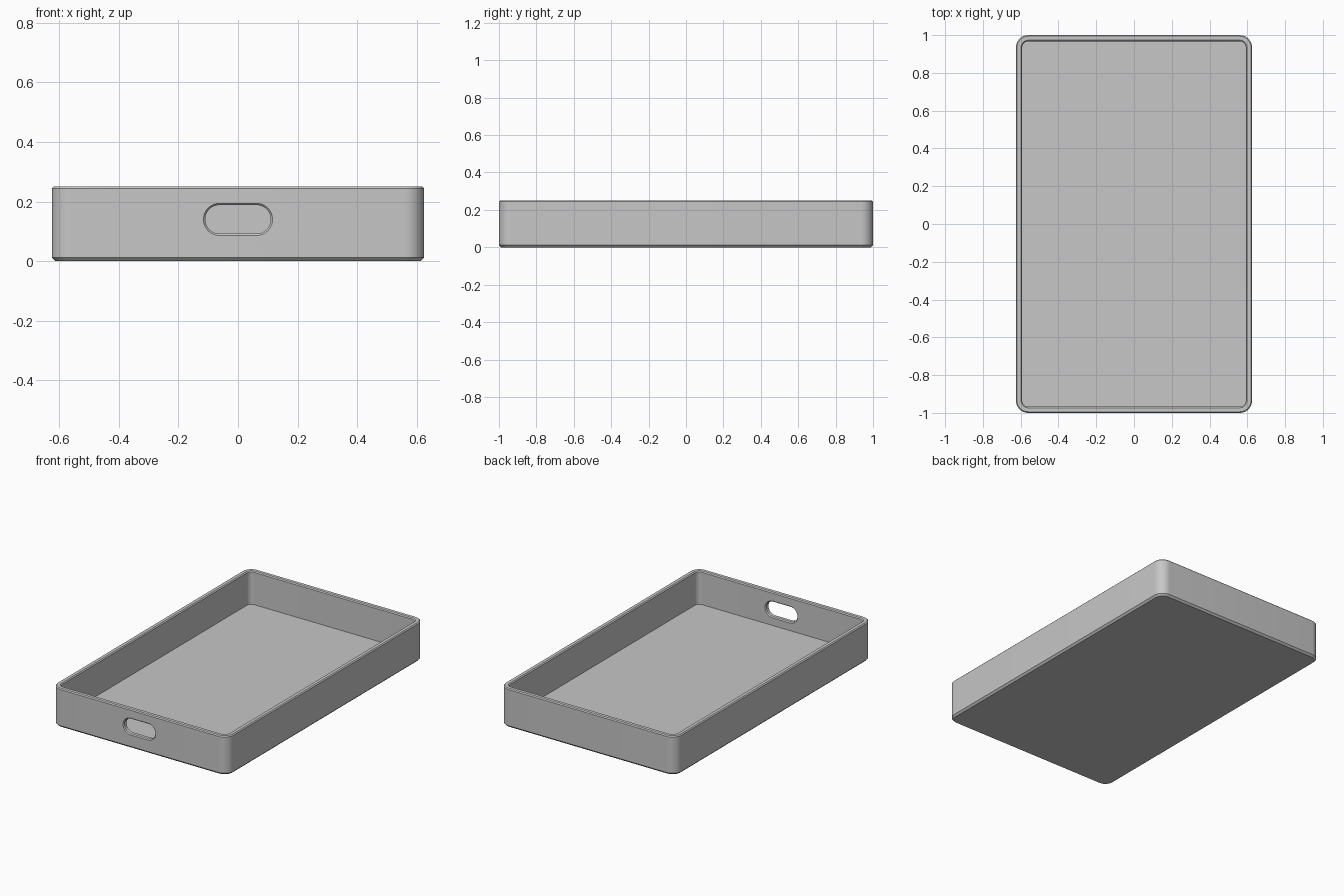
import bpy
import bmesh
from math import cos, sin, pi, radians

cube = bpy.data.objects.get("Cube")
if cube:
    bpy.data.objects.remove(cube, do_unlink=True)

HALF_X, HALF_Y, HEIGHT = 0.625, 1.0, 0.25
WALL, FLOOR, CORNER = 0.033, 0.037, 0.065
FOOT, RIM, LIP = 0.012, 0.006, 0.006      # chamfer sizes

grey = bpy.data.materials.new("plain grey")
grey.use_nodes = True
grey.diffuse_color = (0.57, 0.57, 0.57, 1)
grey.node_tree.nodes["Principled BSDF"].inputs["Base Color"].default_value = grey.diffuse_color


def rounded_rect(half_w, half_h, radius, steps=12):
    """Outline of a rectangle with round corners, counterclockwise."""
    points = []
    for quarter, (sx, sy) in enumerate([(1, 1), (-1, 1), (-1, -1), (1, -1)]):
        for i in range(steps + 1):
            a = (quarter + i / steps) * pi / 2
            points.append((sx * (half_w - radius) + radius * cos(a),
                           sy * (half_h - radius) + radius * sin(a)))
    return points


def loft(name, rings):
    """Closed skin through a stack of equal-length rings."""
    bm = bmesh.new()
    loops = [[bm.verts.new(p) for p in ring] for ring in rings]
    for low, high in zip(loops, loops[1:]):
        for i in range(len(low)):
            j = (i + 1) % len(low)
            bm.faces.new((low[i], low[j], high[j], high[i]))
    bm.faces.new(loops[0][::-1])
    bm.faces.new(loops[-1])
    bmesh.ops.remove_doubles(bm, verts=bm.verts, dist=1e-5)
    bmesh.ops.recalc_face_normals(bm, faces=bm.faces)
    mesh = bpy.data.meshes.new(name)
    bm.to_mesh(mesh)
    bm.free()
    mesh.materials.append(grey)
    obj = bpy.data.objects.new(name, mesh)
    bpy.context.collection.objects.link(obj)
    return obj


# Tray: (inset, height) profile running up the outside and down the inside
profile = [(FOOT, 0), (0, FOOT), (0, HEIGHT - RIM), (RIM, HEIGHT),
           (WALL - RIM, HEIGHT), (WALL, HEIGHT - RIM), (WALL, FLOOR)]
tray = loft("tray", [
    [(x, y, z) for x, y in rounded_rect(HALF_X - d, HALF_Y - d, CORNER - d)]
    for d, z in profile])

# Handle slot cutter: stadium shape, flared at both wall faces
OVER = 0.01
slot_profile = [(LIP + OVER, -HALF_Y - OVER), (0, -HALF_Y + LIP),
                (0, -HALF_Y + WALL - LIP), (LIP + OVER, -HALF_Y + WALL + OVER)]
cutter = loft("slot_cutter", [
    [(x, y, z + 0.14) for x, z in rounded_rect(0.11 + d, 0.048 + d, 0.0479 + d)]
    for d, y in slot_profile])
cutter.hide_render = True

# Cut the slot through the front wall only
cut = tray.modifiers.new("handle_slot", 'BOOLEAN')
cut.operation = 'DIFFERENCE'
cut.solver = 'EXACT'
cut.object = cutter
bpy.ops.object.select_all(action='DESELECT')
tray.select_set(True)
bpy.context.view_layer.objects.active = tray
bpy.ops.object.modifier_apply(modifier=cut.name)
bpy.data.objects.remove(cutter, do_unlink=True)

bpy.ops.object.shade_smooth_by_angle(angle=radians(30))
